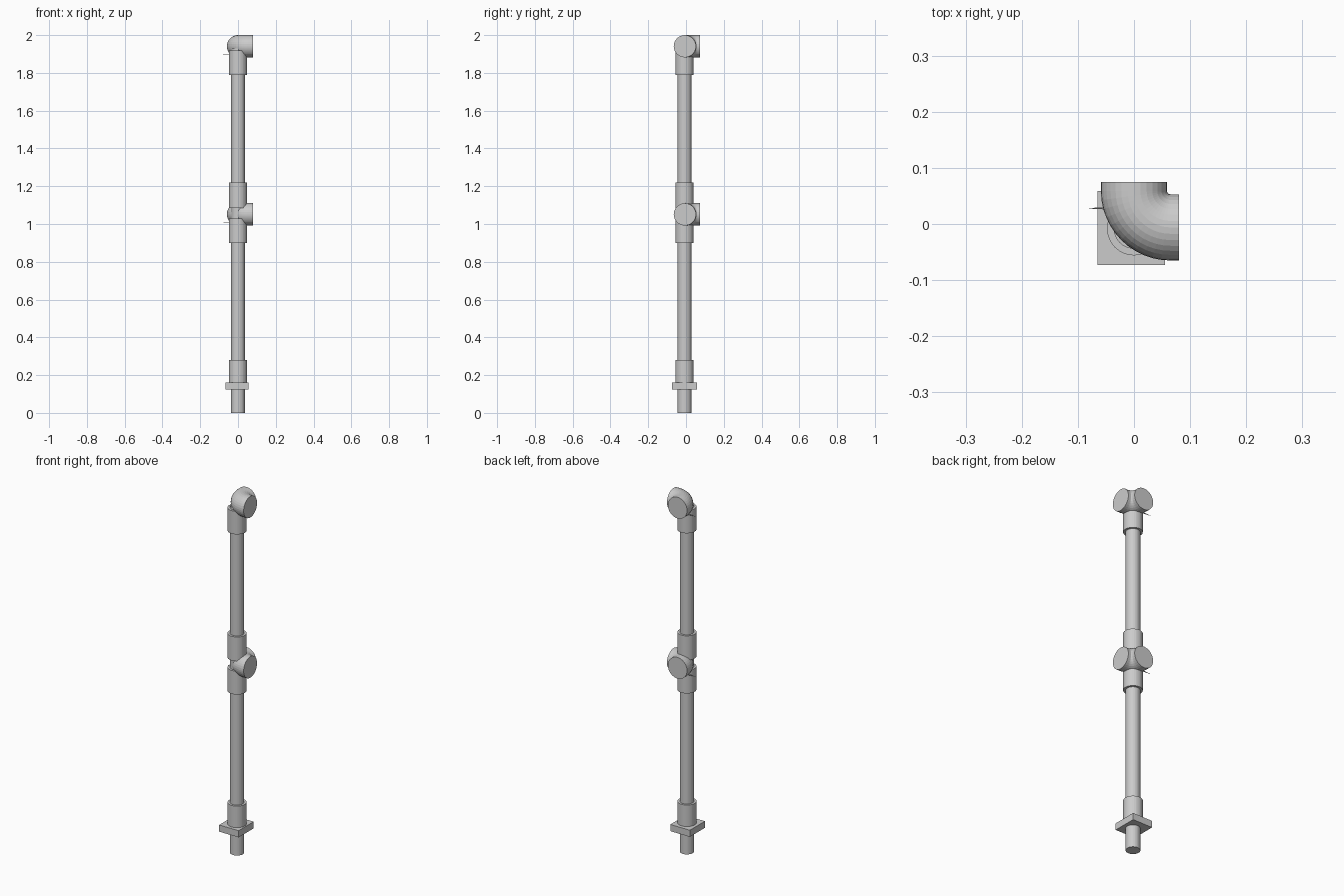
import bpy, bmesh, math
from mathutils import Vector

if "Cube" in bpy.data.objects:
    bpy.data.objects.remove(bpy.data.objects["Cube"])

CY = -0.008          # post axis in y
SIDES = 32


def finish(name, bm):
    bmesh.ops.recalc_face_normals(bm, faces=bm.faces[:])
    mesh = bpy.data.meshes.new(name)
    bm.to_mesh(mesh)
    bm.free()
    ob = bpy.data.objects.new(name, mesh)
    bpy.context.collection.objects.link(ob)
    return ob


def tube(name, r, z0, z1):
    bm = bmesh.new()
    bmesh.ops.create_cone(bm, cap_ends=True, segments=SIDES, radius1=r, radius2=r, depth=z1 - z0)
    ob = finish(name, bm)
    ob.location = (0, CY, (z0 + z1) / 2)


def elbow(name, z, r=0.059, bend=0.065, steps=12):
    # circle swept along a quarter bend with short straight ends
    c = Vector((0.065, 0.059, z))
    path = [(Vector((0, 0.075, z)), Vector((-1, 0, 0)))]
    for i in range(steps + 1):
        a = math.pi + i / steps * math.pi / 2
        d = Vector((math.cos(a), math.sin(a), 0))
        path.append((c + bend * d, d))
    path.append((Vector((0.08, c.y - bend, z)), Vector((0, -1, 0))))
    bm = bmesh.new()
    rings = []
    for p, d in path:
        ring = []
        for k in range(SIDES):
            t = 2 * math.pi * k / SIDES
            ring.append(bm.verts.new(p + d * r * math.cos(t) + Vector((0, 0, r * math.sin(t)))))
        rings.append(ring)
    for a, b in zip(rings, rings[1:]):
        for k in range(SIDES):
            n = (k + 1) % SIDES
            bm.faces.new((a[k], a[n], b[n], b[k]))
    bm.faces.new(rings[0])
    bm.faces.new(rings[-1])
    finish(name, bm)


def pin(name, z):
    # thin set pin on the side of the fitting
    bm = bmesh.new()
    bmesh.ops.create_cone(bm, cap_ends=True, segments=6, radius1=0.003, radius2=0.0005, depth=0.05)
    ob = finish(name, bm)
    ob.rotation_euler = (0, -math.pi / 2, 0)
    ob.location = (-0.055, 0.028, z)


# upright post
tube("post", 0.036, 0, 1.93)

# square base plate
bm = bmesh.new()
bmesh.ops.create_cube(bm, size=1)
bmesh.ops.scale(bm, vec=(0.12, 0.132, 0.037), verts=bm.verts[:])
finish("base_plate", bm).location = (-0.005, -0.007, 0.142)

# sleeves around the post
for name, z0, z1 in (("base_sleeve", 0.16, 0.28), ("middle_lower_sleeve", 0.9, 1.03),
                     ("middle_upper_sleeve", 1.085, 1.22), ("top_sleeve", 1.79, 1.918)):
    tube(name, 0.048, z0, z1)

# corner fittings and their pins
for name, z in (("middle", 1.051), ("top", 1.941)):
    elbow(name + "_elbow", z)
    pin(name + "_pin", z - 0.045)
